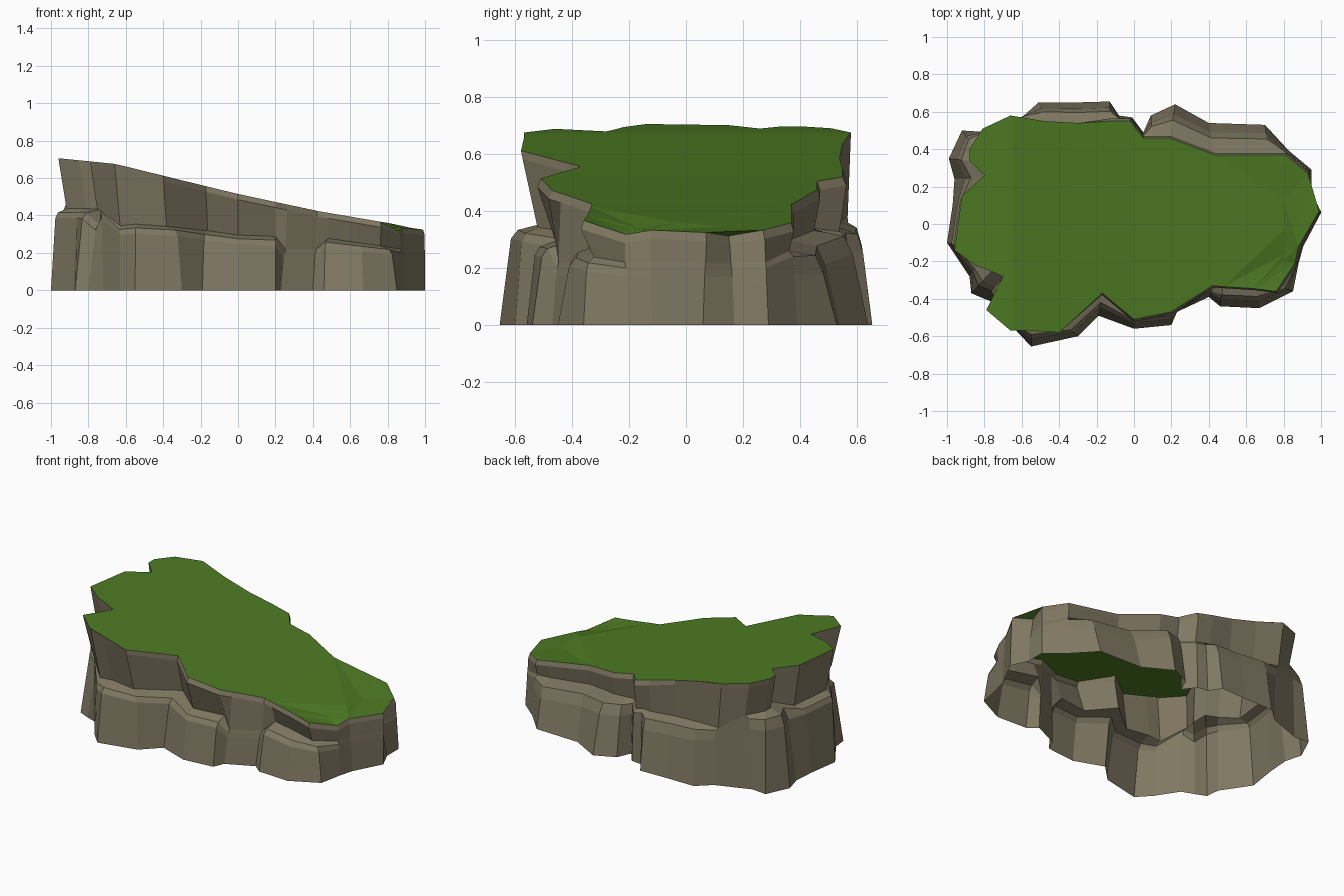
import bpy, bmesh, random, math
from mathutils import Vector

if "Cube" in bpy.data.objects:
    bpy.data.objects.remove(bpy.data.objects["Cube"])

random.seed(4)

def material(name, rgb):
    m = bpy.data.materials.new(name)
    m.diffuse_color = (*rgb, 1)
    m.use_nodes = True
    m.node_tree.nodes["Principled BSDF"].inputs["Base Color"].default_value = m.diffuse_color
    return m

GRASS = material("grass green", (0.075, 0.198, 0.017))
ROCK = material("brown rock", (0.215, 0.187, 0.122))

# Slope of the plateau: height by x
SLOPE = [(-1.0, .71), (-.65, .675), (-.35, .60), (0, .515), (.42, .425), (.8, .36), (1.0, .335)]

def height(x):
    for (x0, z0), (x1, z1) in zip(SLOPE, SLOPE[1:]):
        if x <= x1:
            return z0 + (z1 - z0) * (x - x0) / (x1 - x0)
    return SLOPE[-1][1]

# Plateau edge and matching rock footing, both counter-clockwise from the low end
EDGE = [(.99, .07), (.90, .15), (.93, .27), (.81, .37), (.72, .37), (.43, .37), (.19, .46), (.10, .46),
        (.05, .46), (-.02, .55), (-.08, .55), (-.13, .55), (-.30, .54), (-.48, .55), (-.66, .58),
        (-.81, .51), (-.88, .40), (-.88, .34), (-.80, .26), (-.92, .15), (-.96, -.14), (-.85, -.22),
        (-.77, -.25), (-.70, -.28), (-.79, -.46), (-.66, -.57), (-.57, -.57), (-.40, -.58), (-.17, -.37),
        (0, -.51), (.20, -.47), (.26, -.43), (.42, -.33), (.48, -.335), (.64, -.345), (.76, -.36),
        (.86, -.21), (.88, -.12)]
FOOT = [(1.0, .06), (.95, .17), (.95, .29), (.83, .39), (.70, .53), (.40, .54), (.22, .64), (.09, .58),
        (.05, .49), (-.01, .57), (-.08, .58), (-.13, .655), (-.31, .65), (-.51, .65), (-.60, .57),
        (-.82, .49), (-.92, .50), (-.99, .35), (-.96, .24), (-.97, .10), (-1.0, -.10), (-.88, -.28),
        (-.87, -.37), (-.80, -.40), (-.72, -.43), (-.63, -.57), (-.55, -.655), (-.30, -.60), (-.19, -.49),
        (0, -.56), (.20, -.54), (.23, -.47), (.40, -.39), (.46, -.44), (.67, -.45), (.85, -.36),
        (.88, -.21), (.905, -.12)]

def finish(bm, name, mat):
    me = bpy.data.meshes.new(name)
    bm.to_mesh(me)
    bm.free()
    me.materials.append(mat)
    ob = bpy.data.objects.new(name, me)
    bpy.context.collection.objects.link(ob)
    return ob

# Small dips in the grass edge at the low end
DIPS = [(.86, -.21), (.90, .15)]

def edge_height(x, y):
    return height(x) - sum(.035 * max(0, 1 - math.dist((x, y), d) / .18) for d in DIPS)

# Grass plateau: flat outline cut at the slope breaks, then lifted
bm = bmesh.new()
bm.faces.new([bm.verts.new((x, y, 0)) for x, y in EDGE])
bmesh.ops.triangulate(bm, faces=bm.faces[:])
for x, _ in SLOPE[1:-1]:
    bmesh.ops.bisect_plane(bm, geom=bm.verts[:] + bm.edges[:] + bm.faces[:],
                           plane_co=(x, 0, 0), plane_no=(1, 0, 0))
for v in bm.verts:
    v.co.z = edge_height(v.co.x, v.co.y)
bmesh.ops.triangulate(bm, faces=bm.faces[:])
finish(bm, "grass_plateau", GRASS)

# Rock cliff: open shell of rings from grass edge over the ledge to the ground
def column(t, b):
    (tx, ty), (bx, by) = t, b
    top = edge_height(tx, ty)
    back = ty > .2
    ledge = .285 - .08 * tx + (.03 if back else 0) + (.06 if tx < -.76 else 0)
    ledge = min(ledge + random.uniform(-.015, .015), top - .07)
    foot = Vector((bx, by))
    crease = Vector((tx * (.955 if tx < 0 else 1), ty * (.9 if ty < 0 else .98)))
    inner, outer = foot.lerp(crease, .45), foot.lerp(crease, .28)
    # the lower half of the cliff has a protruding lip, the upper half a plain overhang
    lip = Vector((tx * 1.008, ty * 1.025)) if tx > -.2 else Vector(t).lerp(crease, .1)
    # gaps between ledges and the low end fall straight to the ground
    if tx > .85 or (.22 < tx < .45 and not back):
        ledge = min(ledge, .2)
        crease, inner, outer = (foot.lerp(lip, k) for k in (.75, .6, .45))
    return [(tx, ty, top),
            (*lip, top - .03),
            (*crease, ledge + .02),
            (*inner, ledge),
            (*outer, ledge - (.065 if back else .03)),
            (*foot, 0)]

bm = bmesh.new()
cols = [[bm.verts.new(p) for p in column(t, b)] for t, b in zip(EDGE, FOOT)]
for a, b in zip(cols, cols[1:] + cols[:1]):
    for i in range(len(a) - 1):
        bm.faces.new((a[i], a[i + 1], b[i + 1], b[i]))
finish(bm, "rock_cliff", ROCK)
